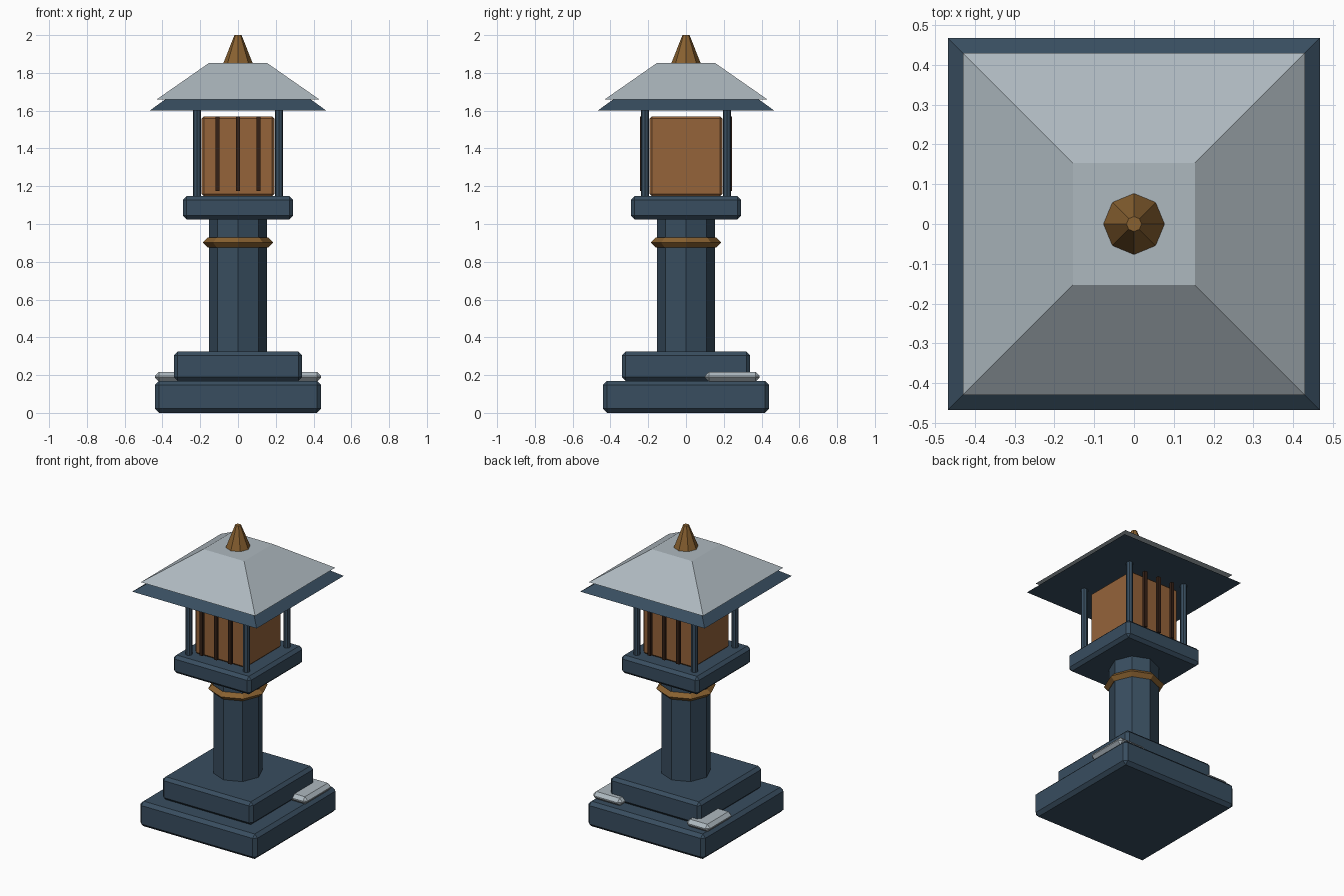
import bpy
from math import pi, sqrt

if "Cube" in bpy.data.objects:
    bpy.data.objects.remove(bpy.data.objects["Cube"])


def material(name, rgb):
    m = bpy.data.materials.new(name)
    m.diffuse_color = (*rgb, 1)
    m.use_nodes = True
    m.node_tree.nodes["Principled BSDF"].inputs["Base Color"].default_value = m.diffuse_color
    return m


slate = material("slate", (0.04, 0.075, 0.115))
pale = material("pale_stone", (0.42, 0.48, 0.52))
wood = material("warm_wood", (0.30, 0.125, 0.042))
dark = material("dark_wood", (0.035, 0.015, 0.008))
bronze = material("bronze", (0.25, 0.12, 0.03))


def finish(name, mat):
    o = bpy.context.object
    o.name = name
    o.data.materials.append(mat)
    return o


def block(name, lo, hi, mat, bevel=0.0):
    """Chamfered box between two corners."""
    bpy.ops.mesh.primitive_cube_add(size=1, location=[(a + b) / 2 for a, b in zip(lo, hi)])
    o = finish(name, mat)
    o.scale = [b - a for a, b in zip(lo, hi)]
    bpy.ops.object.transform_apply(location=False, rotation=False, scale=True)
    if bevel:
        mod = o.modifiers.new("chamfer", "BEVEL")
        mod.width, mod.segments = bevel, 1
    return o


def slab(name, half, z0, z1, mat, bevel):
    return block(name, (-half, -half, z0), (half, half, z1), mat, bevel)


def frustum(name, sides, r0, r1, z0, z1, mat, x=0, y=0, turn=0):
    bpy.ops.mesh.primitive_cone_add(vertices=sides, radius1=r0, radius2=r1, depth=z1 - z0,
                                    location=(x, y, (z0 + z1) / 2), rotation=(0, 0, turn))
    return finish(name, mat)


# Stepped base, octagonal column and collar
slab("base_slab", 0.44, 0.0, 0.17, slate, 0.022)
slab("base_step", 0.34, 0.17, 0.325, slate, 0.02)
frustum("column", 8, 0.154, 0.154, 0.32, 1.03, slate)
bpy.ops.mesh.primitive_torus_add(major_segments=8, minor_segments=4, major_radius=0.16,
                                 minor_radius=0.026, location=(0, 0, 0.902))
finish("column_collar", bronze)

# Loose stones resting on the base
block("stone_right", (0.22, 0.10, 0.165), (0.44, 0.39, 0.217), pale, 0.022)
block("stone_left", (-0.44, 0.12, 0.165), (-0.265, 0.39, 0.217), pale, 0.022)

# Lantern platform and light box
slab("platform", 0.292, 1.025, 1.147, slate, 0.02)
slab("light_box", 0.192, 1.147, 1.57, wood, 0.012)

# Corner posts, and slats on front and back
for sx in (-1, 1):
    for sy in (-1, 1):
        frustum("corner_post", 8, 0.022, 0.022, 1.14, 1.61, slate, sx * 0.217, sy * 0.217)
for sy in (-1, 1):
    for x in (-0.108, 0, 0.108):
        y = sy * 0.234
        block("slat", (x - 0.011, y - 0.01, 1.175), (x + 0.011, y + 0.01, 1.57), dark)

# Two-layer hipped roof and finial
frustum("roof_eave", 4, 0.468 * sqrt(2), 0.19 * sqrt(2), 1.6, 1.8, slate, turn=pi / 4)
frustum("roof_cap", 4, 0.43 * sqrt(2), 0.153 * sqrt(2), 1.66, 1.853, pale, turn=pi / 4)
frustum("finial", 8, 0.078, 0.019, 1.85, 2.0, bronze)
